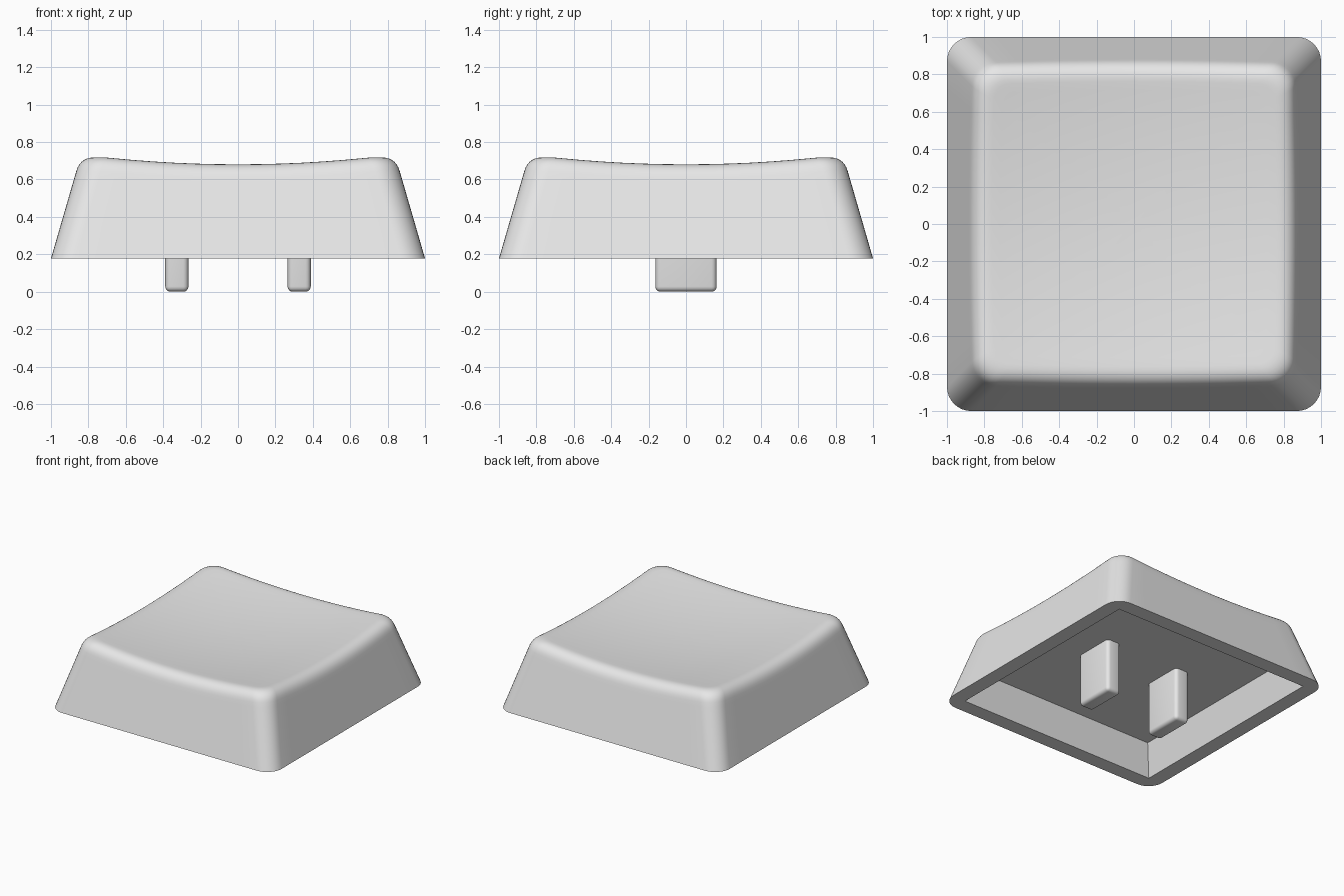
import bpy, bmesh, math
from mathutils import Vector

if "Cube" in bpy.data.objects:
    bpy.data.objects.remove(bpy.data.objects["Cube"])

BASE, CEIL, SLOPE = 0.178, 0.425, 0.29
CORNER_SEGS, EDGE_SEGS = 8, 12

grey = bpy.data.materials.new("light grey plastic")
grey.diffuse_color = (0.8, 0.8, 0.8, 1)
grey.use_nodes = True
grey.node_tree.nodes["Principled BSDF"].inputs["Base Color"].default_value = grey.diffuse_color


def ring(w, r):
    """Rounded square outline: half width w, corner radius r."""
    pts = []
    for q in range(4):
        a0 = q * math.pi / 2
        cx, cy = [(1, 1), (-1, 1), (-1, -1), (1, -1)][q]
        for i in range(CORNER_SEGS + 1):
            a = a0 + math.pi / 2 * i / CORNER_SEGS
            pts.append(Vector((cx * (w - r) + r * math.cos(a), cy * (w - r) + r * math.sin(a), 0)))
        # straight run to the next corner
        nx, ny = [(-1, 1), (-1, -1), (1, -1), (1, 1)][q]
        a = a0 + math.pi / 2
        end = Vector((nx * (w - r) + r * math.cos(a), ny * (w - r) + r * math.sin(a), 0))
        start = pts[-1]
        pts += [start.lerp(end, i / EDGE_SEGS) for i in range(1, EDGE_SEGS)]
    return pts


def dish(p):
    """Height of the scooped top."""
    return 0.635 + 0.077 * (p.x ** 2 + p.y ** 2)


def finish(bm, name, angle):
    me = bpy.data.meshes.new(name)
    bm.to_mesh(me)
    bm.free()
    ob = bpy.data.objects.new(name, me)
    me.materials.append(grey)
    bpy.context.collection.objects.link(ob)
    bpy.ops.object.select_all(action='DESELECT')
    ob.select_set(True)
    bpy.context.view_layer.objects.active = ob
    bpy.ops.object.shade_smooth_by_angle(angle=math.radians(angle))
    return ob


# Keycap shell: cavity, rim, sloped walls, rounded top edge, dish
bottom = ring(1, 0.13)
n = len(bottom)
wall_top, crest, top_edge = [], [], []
for i in range(n):
    w = 0.85
    for _ in range(6):
        c = ring(w, 0.13)[i]
        w = 1 - SLOPE * (dish(c) - BASE)
    c.z = dish(c)
    b = bottom[i] + Vector((0, 0, BASE))
    e = ring(w - 0.09, 0.085)[i]
    e.z = dish(e)
    wall_top.append(c + (b - c).normalized() * 0.09)
    crest.append(c)
    top_edge.append(e)

loops = []
for w, z in ((0.815, CEIL), (0.88, BASE)):
    loops.append([p + Vector((0, 0, z)) for p in ring(w, 0)])
base = [p + Vector((0, 0, BASE)) for p in bottom]
for t in (0, 0.35, 0.7, 0.93):
    loops.append([a.lerp(b, t) for a, b in zip(base, wall_top)])
for k in range(9):
    t = k / 8
    loops.append([a * (1 - t) ** 2 + c * 2 * t * (1 - t) + e * t * t
                  for a, c, e in zip(wall_top, crest, top_edge)])
for s in (0.94, 0.85, 0.7, 0.55, 0.4, 0.25, 0.1):
    lp = [p * s for p in top_edge]
    for p in lp:
        p.z = dish(p)
    loops.append(lp)

bm = bmesh.new()
vl = [[bm.verts.new(p) for p in lp] for lp in loops]
for a, b in zip(vl, vl[1:]):
    for i in range(n):
        j = (i + 1) % n
        bm.faces.new((a[i], a[j], b[j], b[i]))
bm.faces.new(vl[0][::-1])
centre = bm.verts.new((0, 0, 0.635))
for i in range(n):
    bm.faces.new((vl[-1][i], vl[-1][(i + 1) % n], centre))
bmesh.ops.remove_doubles(bm, verts=bm.verts, dist=1e-5)
bmesh.ops.recalc_face_normals(bm, faces=bm.faces)
finish(bm, "keycap_shell", 35)

# Two mounting pegs under the ceiling
for side, label in ((-1, "left"), (1, "right")):
    bm = bmesh.new()
    bmesh.ops.create_cube(bm, size=1)
    for v in bm.verts:
        v.co = Vector((v.co.x * 0.124 + side * 0.327, v.co.y * 0.328, (v.co.z + 0.5) * 0.45))
    edges = [e for e in bm.edges if min(v.co.z for v in e.verts) < 0.1]
    bmesh.ops.bevel(bm, geom=edges, offset=0.028, segments=4, profile=0.5, affect='EDGES')
    finish(bm, label + "_peg", 40)
